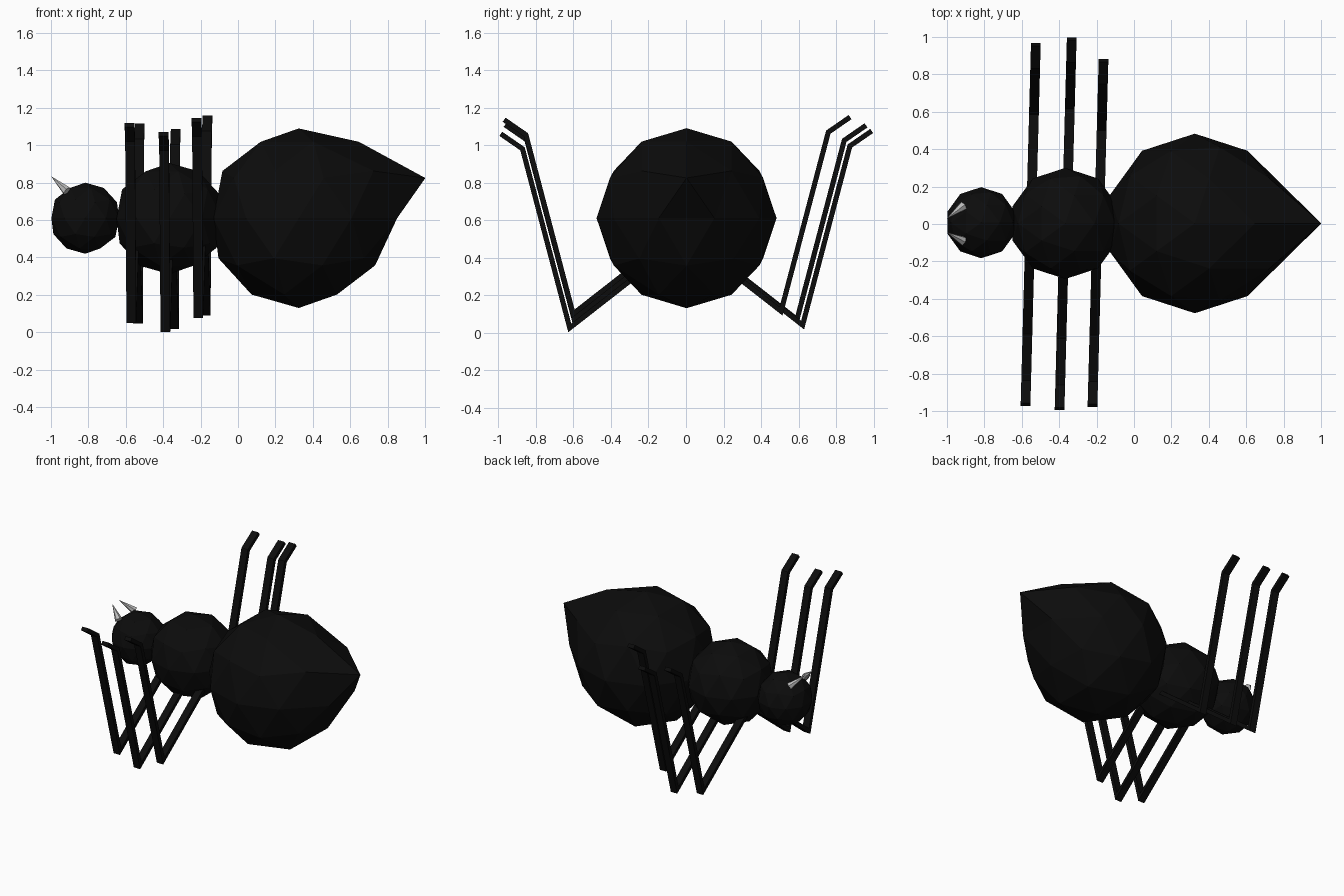
import bpy, bmesh
from mathutils import Vector

if "Cube" in bpy.data.objects:
    bpy.data.objects.remove(bpy.data.objects["Cube"])


def material(name, value):
    m = bpy.data.materials.new(name)
    m.diffuse_color = (value, value, value, 1)
    m.use_nodes = True
    m.node_tree.nodes["Principled BSDF"].inputs["Base Color"].default_value = m.diffuse_color
    return m


BLACK = material("black", 0.0035)
GREY = material("light grey", 0.5)


def finish(name, bm, mat):
    bmesh.ops.recalc_face_normals(bm, faces=bm.faces)
    mesh = bpy.data.meshes.new(name)
    bm.to_mesh(mesh)
    bm.free()
    mesh.materials.append(mat)
    ob = bpy.data.objects.new(name, mesh)
    bpy.context.collection.objects.link(ob)
    return ob


# Body: three faceted balls, the abdomen drawn out to a point at the rear
def ball(name, centre, radius, pull=0.0):
    bm = bmesh.new()
    bmesh.ops.create_icosphere(bm, subdivisions=2, radius=1)
    if pull:
        tip = max(bm.verts, key=lambda v: (v.co - Vector((0.894, 0, 0.447))).length * -1)
        ring = [e.other_vert(tip) for e in tip.link_edges]
        tip.co.x += pull
        for v in ring:
            v.co.x += pull * 0.28
    for v in bm.verts:
        v.co = Vector(centre) + v.co * radius
    finish(name, bm, BLACK)


ball("head", (-0.817, 0.007, 0.61), 0.19)
ball("thorax", (-0.367, 0.003, 0.608), 0.297)
ball("abdomen", (0.325, 0.003, 0.61), 0.48, pull=0.515)


# Legs: flat bars bent at knee and foot, with mitred joints
LEG = [(-0.5, 0.39), (0, 0), (0.252, 0.955), (0.368, 1.035)]
HALF_THICK, HALF_WIDE, SKEW = 0.0135, 0.026, 0.027


def leg(name, side, x_end, knee_y, knee_z):
    pts = [Vector((knee_y + y, knee_z + z)) for y, z in LEG]
    dirs = [(b - a).normalized() for a, b in zip(pts, pts[1:])]
    left, right = [], []
    for i, p in enumerate(pts):
        a, b = dirs[max(i - 1, 0)], dirs[min(i, len(dirs) - 1)]
        na, nb = Vector((-a.y, a.x)), Vector((-b.y, b.x))
        mitre = (na + nb).normalized()
        mitre *= HALF_THICK / mitre.dot(na)
        left.append(p + mitre)
        right.append(p - mitre)
    bm = bmesh.new()
    rings = []
    for l, r in zip(left, right):
        ring = []
        for q, w in ((l, -1), (l, 1), (r, 1), (r, -1)):
            x = x_end + side * SKEW * (q.x - pts[-1].x) + w * HALF_WIDE
            ring.append(bm.verts.new((x, side * q.x, q.y)))
        rings.append(ring)
    for a, b in zip(rings, rings[1:]):
        for k in range(4):
            n = (k + 1) % 4
            bm.faces.new((a[k], a[n], b[n], b[k]))
    bm.faces.new(rings[0])
    bm.faces.new(rings[-1])
    finish(name, bm, BLACK)


leg("front_leg_left", 1, -0.525, 0.592, 0.07)
leg("middle_leg_left", 1, -0.333, 0.622, 0.04)
leg("rear_leg_left", 1, -0.163, 0.507, 0.114)
leg("front_leg_right", -1, -0.58, 0.597, 0.073)
leg("middle_leg_right", -1, -0.398, 0.62, 0.025)
leg("rear_leg_right", -1, -0.222, 0.602, 0.1)


# Antennae: small pointed cones leaning forward and inward
def antenna(name, base, tip):
    base, tip = Vector(base), Vector(tip)
    bm = bmesh.new()
    bmesh.ops.create_cone(bm, cap_ends=True, segments=6, radius1=0.026,
                          radius2=0, depth=(tip - base).length)
    ob = finish(name, bm, GREY)
    ob.location = (base + tip) / 2
    ob.rotation_mode = 'QUATERNION'
    ob.rotation_quaternion = (tip - base).to_track_quat('Z', 'Y')


antenna("antenna_left", (-0.915, 0.095, 0.755), (-1.0, 0.03, 0.835))
antenna("antenna_right", (-0.915, -0.09, 0.755), (-1.0, -0.045, 0.835))
